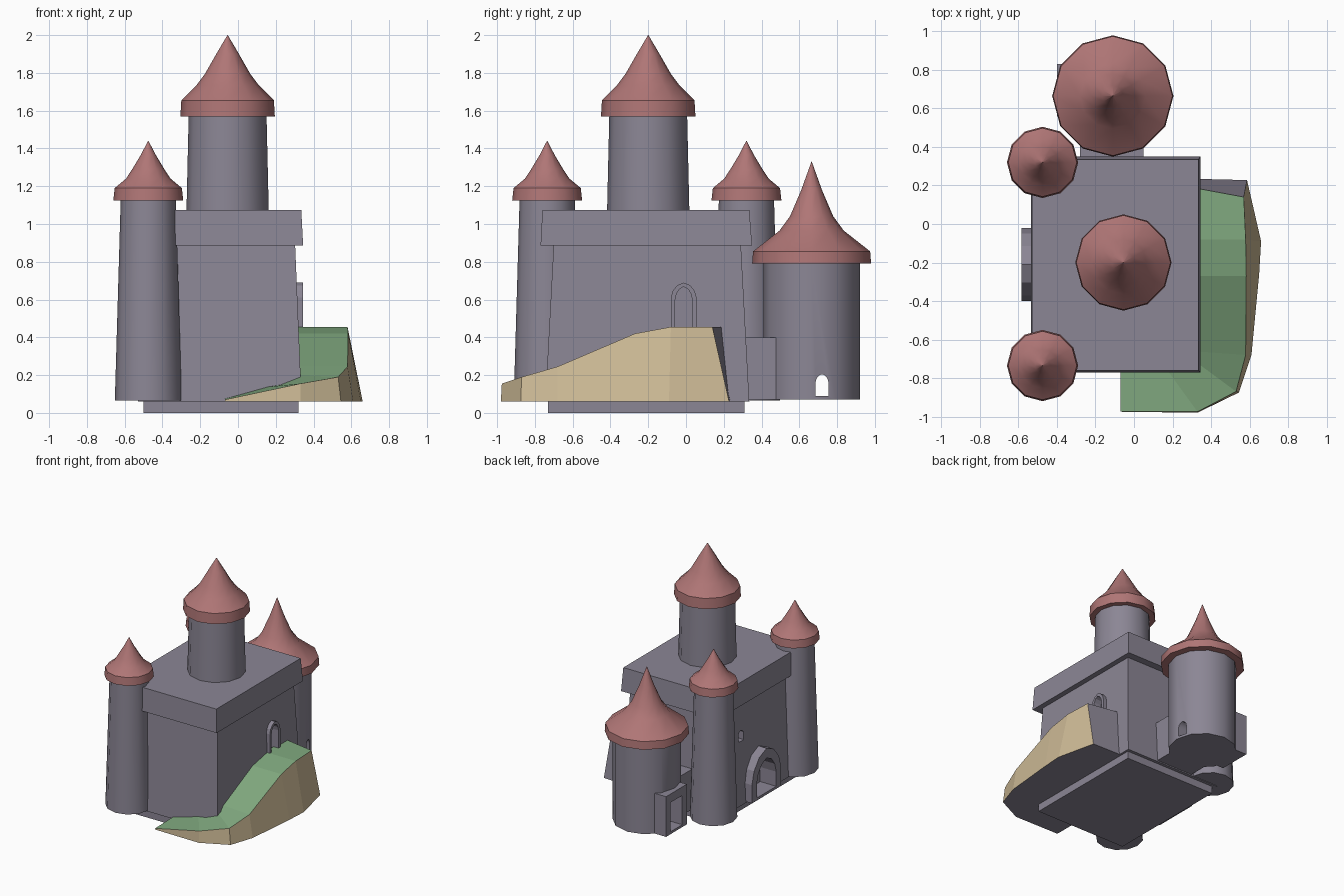
import bpy, bmesh
from math import sin, cos, pi, radians

cube = bpy.data.objects.get("Cube")
if cube:
    bpy.data.objects.remove(cube, do_unlink=True)


def material(name, rgb):
    m = bpy.data.materials.new(name)
    m.use_nodes = True
    m.diffuse_color = (*rgb, 1)
    m.node_tree.nodes["Principled BSDF"].inputs["Base Color"].default_value = (*rgb, 1)
    return m


STONE = material("grey_stone", (0.26, 0.24, 0.30))
ROOF = material("red_roof", (0.43, 0.18, 0.18))
EARTH = material("tan_earth", (0.62, 0.50, 0.31))
GRASS = material("green_grass", (0.22, 0.40, 0.215))


def finish(bm, name, *mats):
    bmesh.ops.recalc_face_normals(bm, faces=bm.faces)
    mesh = bpy.data.meshes.new(name)
    bm.to_mesh(mesh)
    bm.free()
    ob = bpy.data.objects.new(name, mesh)
    bpy.context.collection.objects.link(ob)
    for m in mats:
        mesh.materials.append(m)
    return ob


def select(ob):
    bpy.ops.object.select_all(action='DESELECT')
    ob.select_set(True)
    bpy.context.view_layer.objects.active = ob


def smooth(ob):
    select(ob)
    bpy.ops.object.shade_smooth_by_angle(angle=radians(35))


def loft(name, rings, *mats):
    """Skin a stack of equal rings and close both ends."""
    bm = bmesh.new()
    loops = [[bm.verts.new(p) for p in ring] for ring in rings]
    n = len(loops[0])
    for a, b in zip(loops, loops[1:]):
        for i in range(n):
            j = (i + 1) % n
            bm.faces.new((a[i], a[j], b[j], b[i]))
    bm.faces.new(loops[0])
    bm.faces.new(loops[-1])
    return finish(bm, name, *mats)


def lathe(name, center, profile, mat, sides=12):
    cx, cy = center
    rings = [[(cx + r * cos(2 * pi * i / sides), cy + r * sin(2 * pi * i / sides), z)
              for i in range(sides)] for r, z in profile]
    return loft(name, rings, mat)


def block(name, low, high, z0, z1, mat=STONE):
    """Box with separate bottom and top rectangles (x0, x1, y0, y1)."""
    def corners(r, z):
        return [(r[0], r[2], z), (r[1], r[2], z), (r[1], r[3], z), (r[0], r[3], z)]
    return loft(name, [corners(low, z0), corners(high, z1)], mat)


def arch(name, x0, x1, cy, half, z0, spring, top):
    """Pointed arch prism running along x."""
    rise = top - spring
    side = [(half, z0), (half, spring), (half * .85, spring + rise * .45),
            (half * .5, spring + rise * .82)]
    outline = side + [(0, top)] + [(-y, z) for y, z in reversed(side)]
    return loft(name, [[(x, cy + y, z) for y, z in outline] for x in (x0, x1)], STONE)


def cut(target, *cutters):
    for c in cutters:
        mod = target.modifiers.new("cut", 'BOOLEAN')
        mod.operation, mod.solver, mod.object = 'DIFFERENCE', 'EXACT', c
        select(target)
        bpy.ops.object.modifier_apply(modifier=mod.name)


def discard(*obs):
    for ob in obs:
        bpy.data.objects.remove(ob, do_unlink=True)


# Keep: plinth, tapered walls and overhanging top
block("plinth", (-.5, .32, -.73, .31), (-.5, .32, -.73, .31), 0, .07)
keep = block("keep_walls", (-.53, .337, -.745, .335), (-.49, .302, -.70, .29), .06, .90)
block("keep_top", (-.535, .345, -.77, .35), (-.53, .335, -.76, .335), .885, 1.075)
block("rear_passage", (-.28, .05, .2, .48), (-.28, .05, .2, .48), .07, .4)

# Window on the left wall, with a passage right through the keep
window = arch("window_frame", .27, .345, -.012, .068, .40, .61, .69)
inner = arch("window_recess", .28, .5, -.012, .045, .41, .60, .668)
tunnel = arch("window_tunnel", -.8, .8, .005, .032, .57, .63, .655)
cut(window, inner)
cut(keep, inner, tunnel)
discard(inner, tunnel)

# Large pointed gate on the right wall
gate = arch("gate_frame", -.585, -.47, -.21, .19, .07, .22, .45)
gate_hole = arch("gate_hole", -.8, -.44, -.21, .125, .09, .21, .37)
cut(gate, gate_hole)
cut(keep, gate_hole)
discard(gate_hole)

# Towers: centre, wall profile, roof profile
small_roof = [(.185, 1.125), (.178, 1.19), (.118, 1.24), (.085, 1.29), (.04, 1.365), (.001, 1.44)]
small_wall = [(.177, .065), (.146, 1.13)]
towers = {
    "front_right": ((-.475, -.735), small_wall, small_roof),
    "back_right": ((-.475, .32), small_wall, small_roof),
    "central": ((-.055, -.2), [(.218, 1.06), (.206, 1.58)],
                [(.25, 1.57), (.245, 1.655), (.165, 1.735), (.12, 1.795), (.06, 1.9), (.001, 2)]),
    "rear": ((-.11, .665), [(.256, .07), (.256, .80)],
             [(.315, .79), (.31, .855), (.17, .965), (.115, 1.04), (.055, 1.18), (.001, 1.33)]),
}
walls = {}
for name, (center, wall, roof) in towers.items():
    walls[name] = lathe(name + "_tower", center, wall, STONE)
    smooth(lathe(name + "_roof", center, roof, ROOF))

# Rear tower porch and the doorway running through it
porch_plan = (-.4, -.25, .56, .83)
porch = block("rear_porch", porch_plan, porch_plan, .07, .4)
door_plan = (-.6, -.28, .62, .77)
door = block("door_hole", door_plan, door_plan, .09, .33)
back_door = arch("back_door_hole", -.5, .4, .72, .035, .09, .16, .205)
for ob in (porch, walls["rear"]):
    cut(ob, door, back_door)
discard(door, back_door)
for ob in walls.values():
    smooth(ob)

# Grassy ramp: inner edge, outer edge and outer foot of each slice
slices = [
    ((-.07, -.735, .075), (-.07, -.975, .07), (-.07, -.975)),
    ((.13, -.70, .135), (.33, -.975, .155), (.33, -.98)),
    ((.30, -.70, .20), (.53, -.87, .19), (.545, -.875)),
    ((.30, -.66, .245), (.58, -.68, .245), (.61, -.68)),
    ((.30, -.27, .42), (.583, -.27, .42), (.65, -.26)),
    ((.30, -.08, .455), (.58, -.08, .455), (.66, -.09)),
    ((.30, .19, .455), (.57, .14, .455), (.587, .228)),
]
rings = [[(a[0], a[1], .06), a, b, (*c, .06)] for a, b, c in slices]
rings[-1][0] = (.30, .235, .06)
ramp = loft("grass_ramp", rings, STONE, EARTH, GRASS)
for face in ramp.data.polygons:
    n = face.normal
    if n.z > .6:
        face.material_index = 2
    elif n.z > -.5 and n.y < .6 and n.x > -.5:
        face.material_index = 1
